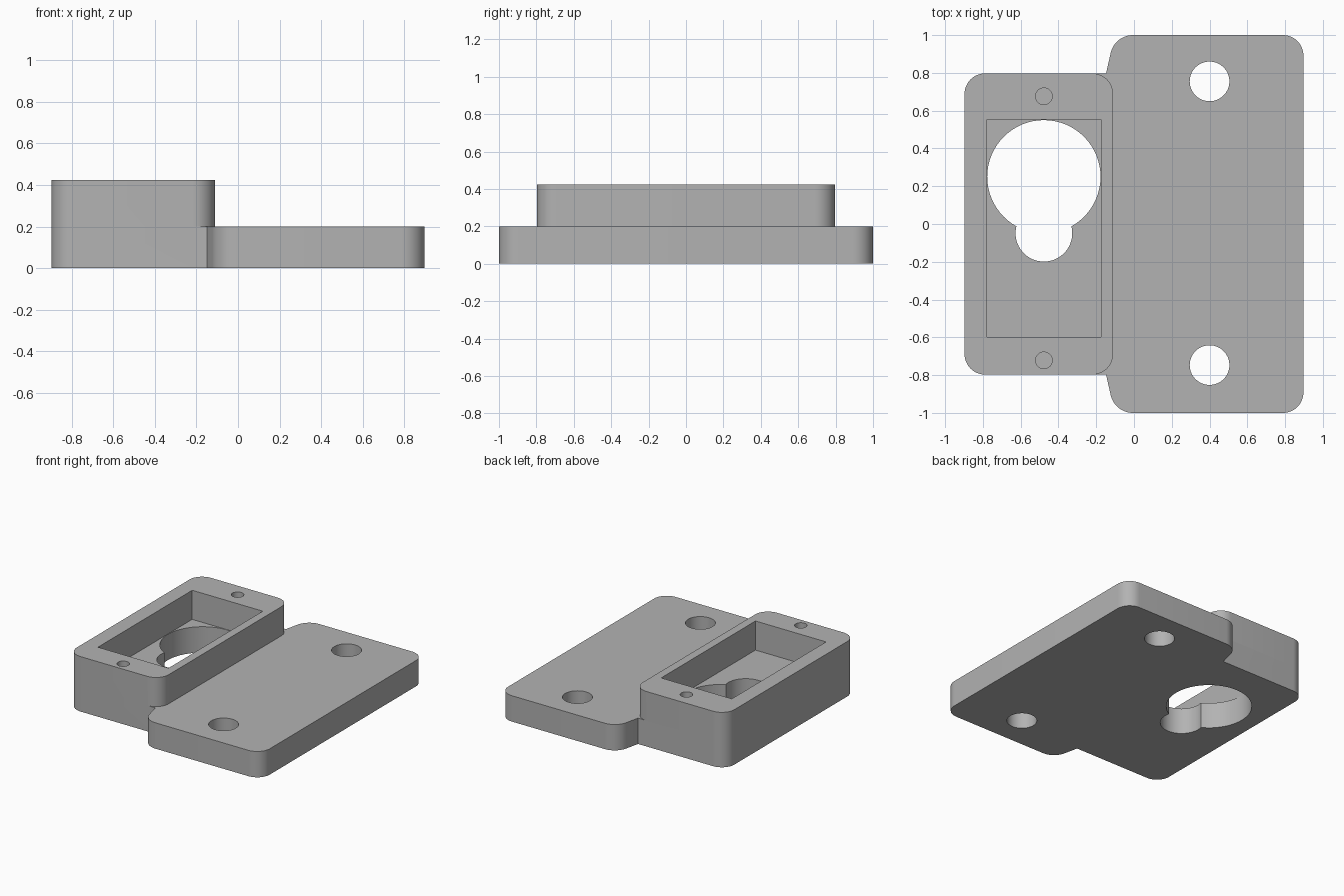
import bpy, bmesh, math
from mathutils import Vector

cube = bpy.data.objects.get("Cube")
if cube:
    bpy.data.objects.remove(cube, do_unlink=True)

grey = bpy.data.materials.new("plain grey")
grey.use_nodes = True
grey.diffuse_color = (0.45, 0.45, 0.45, 1)
grey.node_tree.nodes["Principled BSDF"].inputs["Base Color"].default_value = grey.diffuse_color


def rounded(corners, steps=12):
    """Outline from counter-clockwise (x, y, radius) corners, filleted."""
    outline = []
    for i, (x, y, r) in enumerate(corners):
        p = Vector((x, y))
        if r == 0:
            outline.append(p)
            continue
        a = (Vector(corners[i - 1][:2]) - p).normalized()
        b = (Vector(corners[(i + 1) % len(corners)][:2]) - p).normalized()
        half = a.angle(b) / 2
        centre = p + (a + b).normalized() * r / math.sin(half)
        start = p + a * r / math.tan(half) - centre
        turn = math.pi - 2 * half
        for k in range(steps + 1):
            t = turn * k / steps
            c, s = math.cos(t), math.sin(t)
            outline.append(centre + Vector((start.x * c - start.y * s, start.x * s + start.y * c)))
    return outline


def circle(x, y, r, n=64):
    return [Vector((x + r * math.cos(math.tau * k / n), y + r * math.sin(math.tau * k / n)))
            for k in range(n)]


def prism(name, outline, z0, z1):
    bm = bmesh.new()
    face = bm.faces.new([bm.verts.new((p.x, p.y, z0)) for p in outline])
    top = bmesh.ops.extrude_face_region(bm, geom=[face])["geom"]
    bmesh.ops.translate(bm, vec=(0, 0, z1 - z0),
                        verts=[v for v in top if isinstance(v, bmesh.types.BMVert)])
    bmesh.ops.recalc_face_normals(bm, faces=bm.faces)
    mesh = bpy.data.meshes.new(name)
    bm.to_mesh(mesh)
    bm.free()
    mesh.materials.append(grey)
    obj = bpy.data.objects.new(name, mesh)
    bpy.context.collection.objects.link(obj)
    return obj


def combine(target, other, operation):
    other.hide_render = True
    bpy.context.view_layer.objects.active = target
    mod = target.modifiers.new("combine", "BOOLEAN")
    mod.operation, mod.object, mod.solver = operation, other, "EXACT"
    bpy.ops.object.modifier_apply(modifier=mod.name)
    bpy.data.objects.remove(other, do_unlink=True)


LEFT, STEP, RIGHT = -0.897, -0.111, 0.897
BLOCK_Y, PLATE_Z, TOP_Z = 0.797, 0.2, 0.425
R = 0.108
MID = -0.477

# Base plate: wide mounting side joined to the narrower block side
upper = [(RIGHT, 1, R), (-0.102, 1, 0.12), (-0.148, BLOCK_Y, 0), (LEFT, BLOCK_Y, R)]
lower = [(x, -y, r) for x, y, r in reversed(upper)]
bracket = prism("mounting_bracket", rounded(upper + lower), 0, PLATE_Z)

# Raised block
block = prism("raised_block", rounded([(STEP, BLOCK_Y, R), (LEFT, BLOCK_Y, R),
                                       (LEFT, -BLOCK_Y, R), (STEP, -BLOCK_Y, R)]), PLATE_Z, TOP_Z)
combine(bracket, block, "UNION")

# Rectangular pocket in the block
pocket = rounded([(-0.175, 0.553, 0), (-0.779, 0.553, 0), (-0.779, -0.599, 0), (-0.175, -0.599, 0)])
combine(bracket, prism("pocket_cutter", pocket, PLATE_Z, 0.6), "DIFFERENCE")

# Keyhole, mounting holes and blind screw holes
for x, y, r, z0, z1 in [(MID, 0.25, 0.3, -0.1, 0.3), (MID, -0.049, 0.15, -0.1, 0.3),
                        (0.4, 0.755, 0.105, -0.1, 0.3), (0.4, -0.747, 0.105, -0.1, 0.3),
                        (MID, 0.676, 0.044, PLATE_Z, 0.6), (MID, -0.722, 0.044, PLATE_Z, 0.6)]:
    combine(bracket, prism("hole_cutter", circle(x, y, r), z0, z1), "DIFFERENCE")

# Smooth rounded walls, crisp edges
bpy.ops.object.select_all(action="DESELECT")
bracket.select_set(True)
bpy.context.view_layer.objects.active = bracket
bpy.ops.object.shade_smooth_by_angle(angle=math.radians(30))
